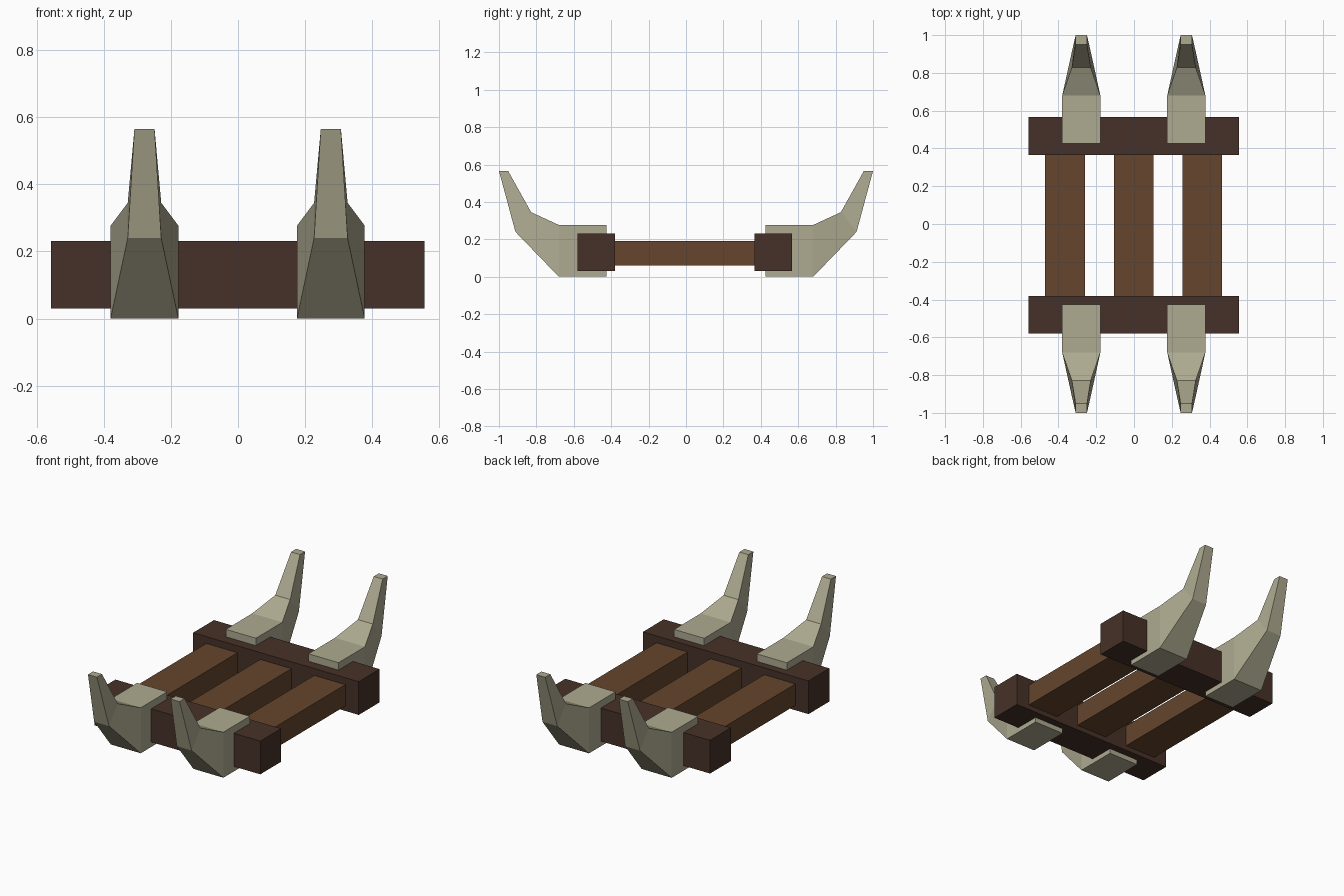
import bpy
import bmesh

cube = bpy.data.objects.get("Cube")
if cube:
    bpy.data.objects.remove(cube, do_unlink=True)


def material(name, rgb):
    m = bpy.data.materials.new(name)
    m.use_nodes = True
    m.diffuse_color = (*rgb, 1)
    m.node_tree.nodes["Principled BSDF"].inputs["Base Color"].default_value = (*rgb, 1)
    return m


bone = material("bone", (0.42, 0.40, 0.28))
dark_wood = material("dark wood", (0.062, 0.031, 0.021))
brown_wood = material("brown wood", (0.128, 0.060, 0.026))


def loft(name, rings, mat):
    """Join a row of four-cornered rings into a closed solid."""
    bm = bmesh.new()
    rows = [[bm.verts.new(p) for p in ring] for ring in rings]
    for a, b in zip(rows, rows[1:]):
        for i in range(4):
            j = (i + 1) % 4
            bm.faces.new((a[i], a[j], b[j], b[i]))
    bm.faces.new(rows[0])
    bm.faces.new(rows[-1])
    bmesh.ops.recalc_face_normals(bm, faces=bm.faces)
    mesh = bpy.data.meshes.new(name)
    bm.to_mesh(mesh)
    bm.free()
    mesh.materials.append(mat)
    obj = bpy.data.objects.new(name, mesh)
    bpy.context.collection.objects.link(obj)
    return obj


def box(name, x, y, z, mat):
    rings = [[(x[0], v, z[0]), (x[1], v, z[0]), (x[1], v, z[1]), (x[0], v, z[1])] for v in y]
    return loft(name, rings, mat)


# Cross beams
box("front_beam", (-0.558, 0.556), (-0.58, -0.38), (0.03, 0.232), dark_wood)
box("back_beam", (-0.558, 0.556), (0.366, 0.566), (0.03, 0.232), dark_wood)

# Long planks between the beams
for label, cx in (("right", -0.365), ("middle", -0.002), ("left", 0.361)):
    box(label + "_plank", (cx - 0.105, cx + 0.105), (-0.39, 0.376), (0.06, 0.19), brown_wood)

# Tusk sections: half width, lower (y, z), upper (y, z)
sections = [
    (0.101, (0.426, 0.0), (0.426, 0.277)),
    (0.101, (0.68, 0.0), (0.68, 0.277)),
    (0.05, (0.912, 0.24), (0.828, 0.345)),
    (0.03, (1.0, 0.566), (0.951, 0.566)),
]

# Curved tusks gripping both beams
for end, sy in (("front", -1), ("back", 1)):
    for side, cx in (("right", -0.279), ("left", 0.277)):
        rings = [[(cx - w, sy * lo[0], lo[1]), (cx + w, sy * lo[0], lo[1]),
                  (cx + w, sy * up[0], up[1]), (cx - w, sy * up[0], up[1])]
                 for w, lo, up in sections]
        loft(f"{end}_{side}_tusk", rings, bone)
